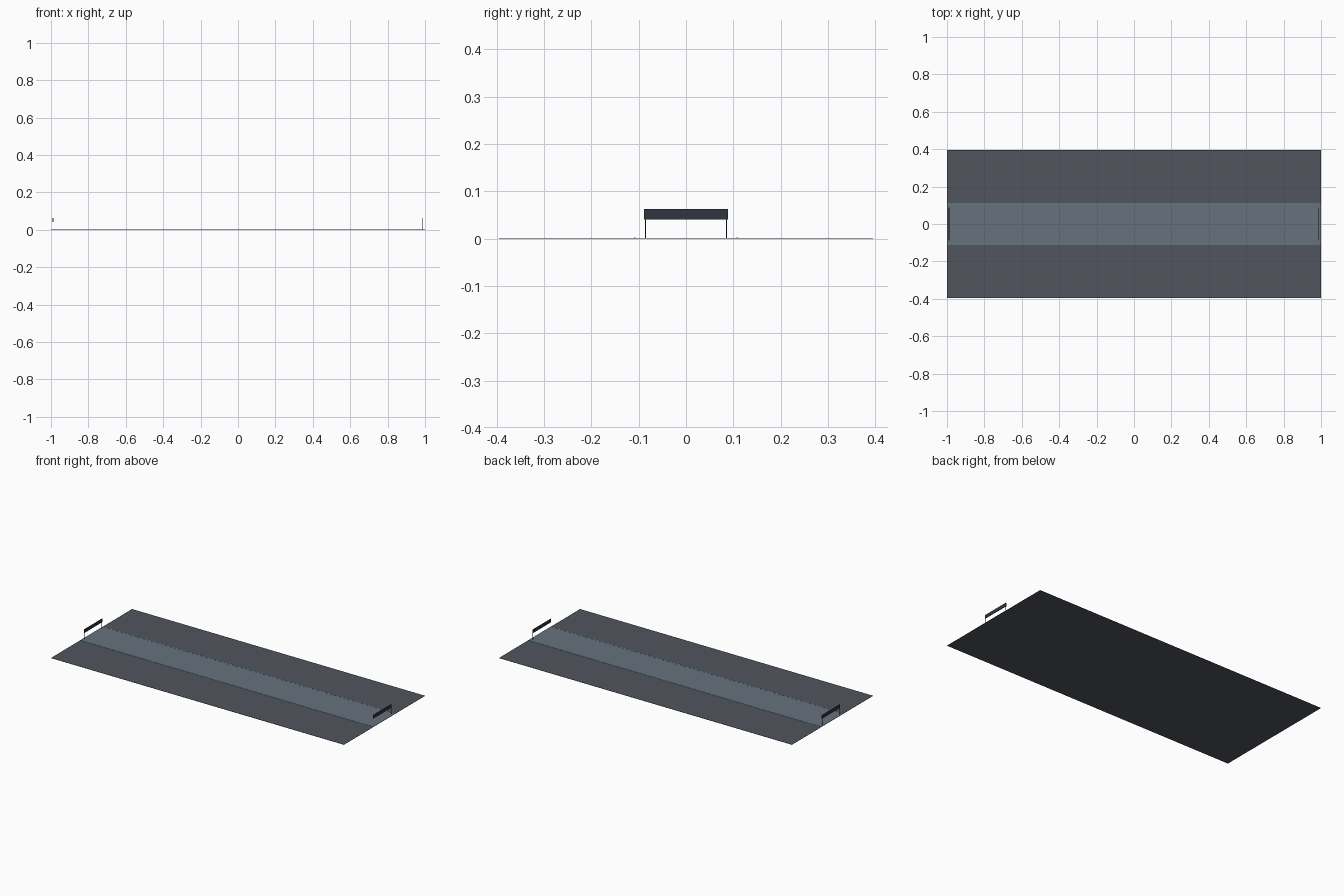
import bpy

if "Cube" in bpy.data.objects:
    bpy.data.objects.remove(bpy.data.objects["Cube"])


def material(name, rgb):
    m = bpy.data.materials.new(name)
    m.diffuse_color = (*rgb, 1)
    m.use_nodes = True
    m.node_tree.nodes["Principled BSDF"].inputs["Base Color"].default_value = m.diffuse_color
    return m


dark = material("asphalt", (0.085, 0.09, 0.11))
grey = material("lane_grey", (0.135, 0.165, 0.205))
teal = material("teal", (0.12, 0.32, 0.36))
black = material("sign_dark", (0.03, 0.035, 0.05))


def box(name, lo, hi, mat):
    centre = [(a + b) / 2 for a, b in zip(lo, hi)]
    bpy.ops.mesh.primitive_cube_add(size=1, location=centre)
    o = bpy.context.object
    o.name = name
    o.scale = [b - a for a, b in zip(lo, hi)]
    bpy.ops.object.transform_apply(location=False, rotation=False, scale=True)
    o.data.materials.append(mat)
    return o


# Ground slab and central walkway
box("floor_slab", (-1, -0.395, 0), (1, 0.395, 0.0012), dark)
box("central_lane", (-1, -0.108, 0.0012), (1, 0.108, 0.0018), grey)

# Thin edge strips on both sides of the walkway
for side, s in (("left", 1), ("right", -1)):
    y = 0.1085 * s
    box("lane_edge_" + side, (-1, y - 0.0015, 0.0012), (1, y + 0.0015, 0.0024), teal)

# Overhead sign gantry at each end
for end, x in (("west", -0.989), ("east", 0.985)):
    box("sign_board_" + end, (x - 0.0015, -0.0885, 0.041),
        (x + 0.0015, 0.0885, 0.0625), black)
    for side, y in (("left", 0.0857), ("right", -0.0857)):
        bpy.ops.mesh.primitive_cylinder_add(vertices=8, radius=0.0011, depth=0.0405,
                                            location=(x, y, 0.0215))
        post = bpy.context.object
        post.name = f"sign_post_{end}_{side}"
        post.data.materials.append(black)
        bpy.ops.object.shade_smooth_by_angle()
